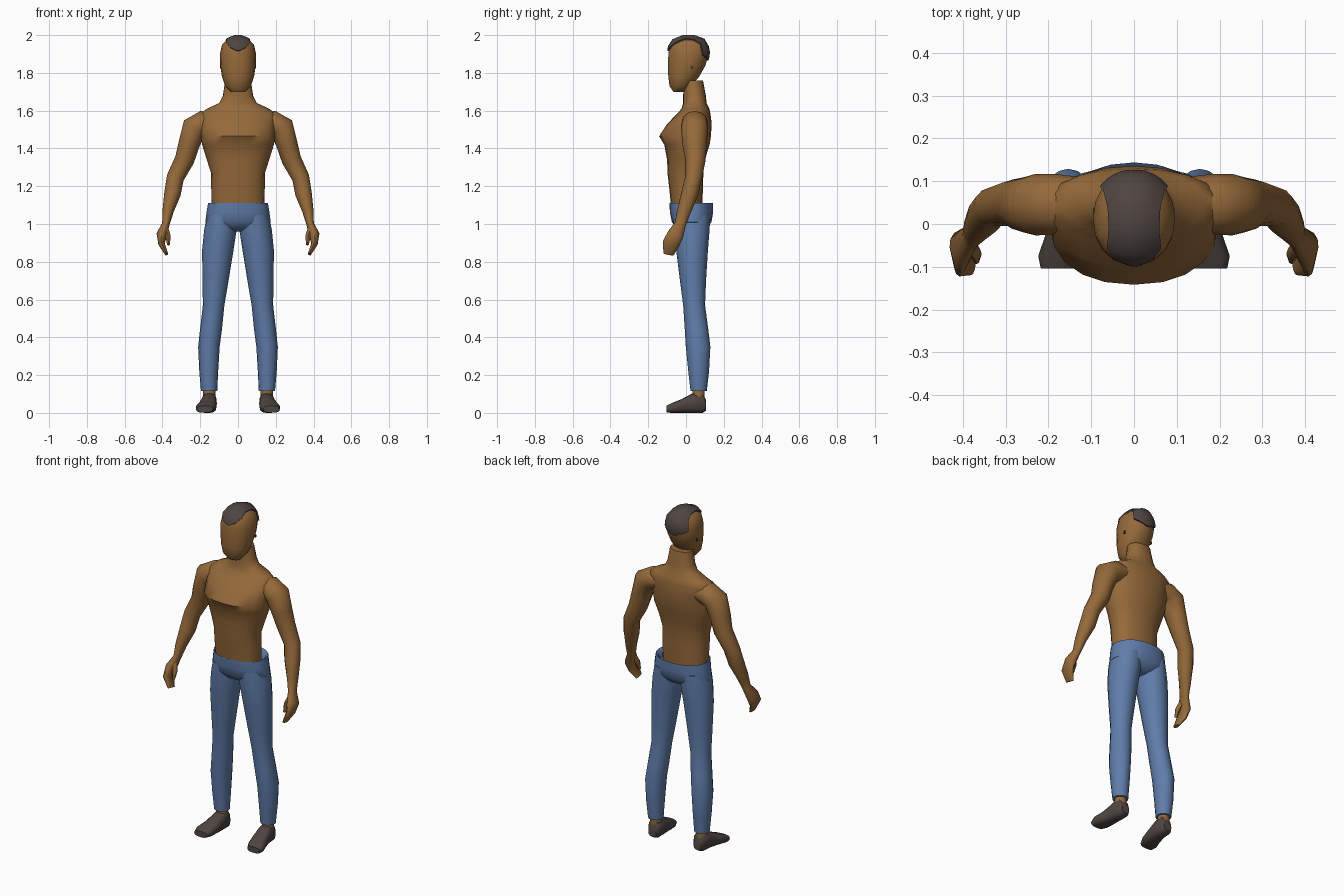
import bpy, bmesh, math
from mathutils import Vector
from mathutils.bvhtree import BVHTree

if "Cube" in bpy.data.objects:
    bpy.data.objects.remove(bpy.data.objects["Cube"])

X, Y, Z = Vector((1, 0, 0)), Vector((0, 1, 0)), Vector((0, 0, 1))


def material(name, rgb):
    m = bpy.data.materials.new(name)
    m.diffuse_color = (*rgb, 1)
    m.use_nodes = True
    m.node_tree.nodes["Principled BSDF"].inputs["Base Color"].default_value = m.diffuse_color
    return m


SKIN = material("brown_skin", (0.30, 0.142, 0.042))
DENIM = material("blue_denim", (0.115, 0.205, 0.40))
DARK = material("dark_brown", (0.078, 0.060, 0.054))


def finish(name, bm, mat, mirror=False):
    bmesh.ops.recalc_face_normals(bm, faces=bm.faces)
    mesh = bpy.data.meshes.new(name)
    bm.to_mesh(mesh)
    bm.free()
    mesh.materials.append(mat)
    ob = bpy.data.objects.new(name, mesh)
    bpy.context.collection.objects.link(ob)
    if mirror:
        ob.modifiers.new("mirror", 'MIRROR').use_mirror_merge = False
    bpy.ops.object.select_all(action='DESELECT')
    ob.select_set(True)
    bpy.context.view_layer.objects.active = ob
    bpy.ops.object.shade_smooth_by_angle(angle=math.radians(50))
    return ob


def loft(name, rows, mat, axis=None, ref=Y, n=14, e=2.0, mirror=False):
    """Skin rounded rings given as (x, y, z, half width, half depth along ref)."""
    bm = bmesh.new()
    rings = []
    pts = [Vector(r[:3]) for r in rows]
    for i, (p, r) in enumerate(zip(pts, rows)):
        t = axis or (pts[min(i + 1, len(pts) - 1)] - pts[max(i - 1, 0)]).normalized()
        v = (ref - t * t.dot(ref)).normalized()
        u = v.cross(t)
        ring = []
        for k in range(n):
            a = 2 * math.pi * k / n
            c, s = math.cos(a), math.sin(a)
            c = math.copysign(abs(c) ** (2 / e), c)
            s = math.copysign(abs(s) ** (2 / e), s)
            ring.append(bm.verts.new(p + u * c * r[3] + v * s * r[4]))
        rings.append(ring)
    for a, b in zip(rings, rings[1:]):
        for k in range(n):
            bm.faces.new((a[k], a[(k + 1) % n], b[(k + 1) % n], b[k]))
    bm.faces.new(rings[0])
    bm.faces.new(rings[-1])
    return finish(name, bm, mat, mirror)


# torso and neck
loft("torso", [
    (0, .005, 1.05, .138, .08), (0, 0, 1.20, .142, .09), (0, -.003, 1.27, .143, .095),
    (0, 0, 1.34, .165, .10), (0, .005, 1.42, .19, .12), (0, -.005, 1.465, .196, .137),
    (0, .018, 1.53, .197, .118), (0, .04, 1.58, .205, .09), (0, .05, 1.61, .165, .074),
    (0, .047, 1.64, .10, .062), (0, .045, 1.68, .08, .06), (0, .04, 1.76, .068, .05),
], SKIN, Z, n=20, e=2.2)

# head
head = loft("head", [
    (0, -.035, 1.70, .04, .032), (0, -.03, 1.73, .068, .058), (0, -.012, 1.78, .085, .083),
    (0, .004, 1.84, .094, .101), (0, .013, 1.90, .096, .108), (0, .013, 1.95, .084, .10),
    (0, .015, 1.978, .054, .075), (0, .015, 1.992, .022, .035),
], SKIN, Z, n=18, e=2.1)

# ear holes
bm = bmesh.new()
bmesh.ops.create_cube(bm, size=1)
for v in bm.verts:
    v.co = Vector((.093 + v.co.x * .006, .03 + v.co.y * .012, 1.83 + v.co.z * .016))
finish("ear_hole", bm, DARK, True)

# hair: a patch fitted over the skull from forehead to nape
skull = BVHTree.FromPolygons([v.co for v in head.data.vertices],
                             [list(p.vertices) for p in head.data.polygons])
centre = Vector((0, .02, 1.87))
strips = [(22, 3), (32, 19), (50, 28), (75, 27), (100, 29), (125, 35),
          (145, 44), (160, 46), (172, 32), (183, 5)]
bm = bmesh.new()
outer, inner = [], []
for t, w in strips:
    t = math.radians(t)
    along = Vector((0, -math.cos(t), math.sin(t)))
    o, q = [], []
    for k in range(-4, 5):
        a = math.radians(w * k / 4)
        d = along * math.cos(a) + X * math.sin(a)
        hit = skull.ray_cast(centre, d)[0]
        o.append(bm.verts.new(hit + d * .009))
        q.append(bm.verts.new(hit - d * .006))
    outer.append(o)
    inner.append(q)
for grid in (outer, inner):
    for a, b in zip(grid, grid[1:]):
        for k in range(8):
            bm.faces.new((a[k], a[k + 1], b[k + 1], b[k]))
rim = [e for e in bm.edges if e.is_boundary]
bmesh.ops.bridge_loops(bm, edges=rim)
finish("hair", bm, DARK)

# arms with the curled fingers, and thumbs
loft("arm", [
    (.12, .05, 1.54, .045, .06), (.18, .047, 1.535, .066, .07), (.23, .045, 1.51, .068, .072),
    (.26, .045, 1.42, .056, .064), (.283, .05, 1.34, .052, .054), (.332, .04, 1.245, .046, .045),
    (.347, .02, 1.16, .044, .045), (.370, -.01, 1.07, .030, .037), (.382, -.03, 1.0, .020, .030),
    (.404, -.055, .945, .028, .043), (.405, -.08, .895, .017, .045), (.378, -.092, .84, .009, .028),
], SKIN, n=12, mirror=True)
loft("thumb", [
    (.388, -.045, .985, .016, .018), (.370, -.07, .935, .014, .016), (.368, -.085, .89, .007, .009),
], SKIN, n=8, mirror=True)

# trousers: waist with a turned-in rim, then the legs
loft("trouser_hips", [
    (0, .028, 1.07, .135, .09), (0, .028, 1.10, .143, .10), (0, .028, 1.112, .158, .116),
    (0, .029, 1.06, .167, .114), (0, .03, 1.01, .173, .105), (0, .03, .975, .13, .075),
    (0, .03, .96, .06, .04),
], DENIM, Z, n=20, e=2.2)
loft("trouser_leg", [
    (.084, .03, 1.05, .078, .098), (.093, .03, .97, .086, .095), (.107, .032, .86, .083, .084),
    (.119, .037, .70, .069, .069), (.129, .043, .57, .057, .058), (.142, .055, .45, .058, .062),
    (.154, .064, .35, .057, .065), (.155, .067, .22, .050, .055), (.153, .067, .115, .043, .043),
], DENIM, Z, n=16, mirror=True)

# ankles and shoes
loft("ankle", [(.152, .067, .06, .033, .033), (.152, .067, .16, .033, .033)],
     SKIN, Z, n=10, mirror=True)
loft("shoe", [
    (.15, .106, .04, .028, .026), (.15, .088, .052, .052, .038), (.152, .035, .052, .052, .040),
    (.160, -.025, .036, .036, .047), (.172, -.075, .026, .026, .052), (.176, -.104, .020, .018, .042),
], DARK, -Y, X, n=12, e=2.8, mirror=True)
